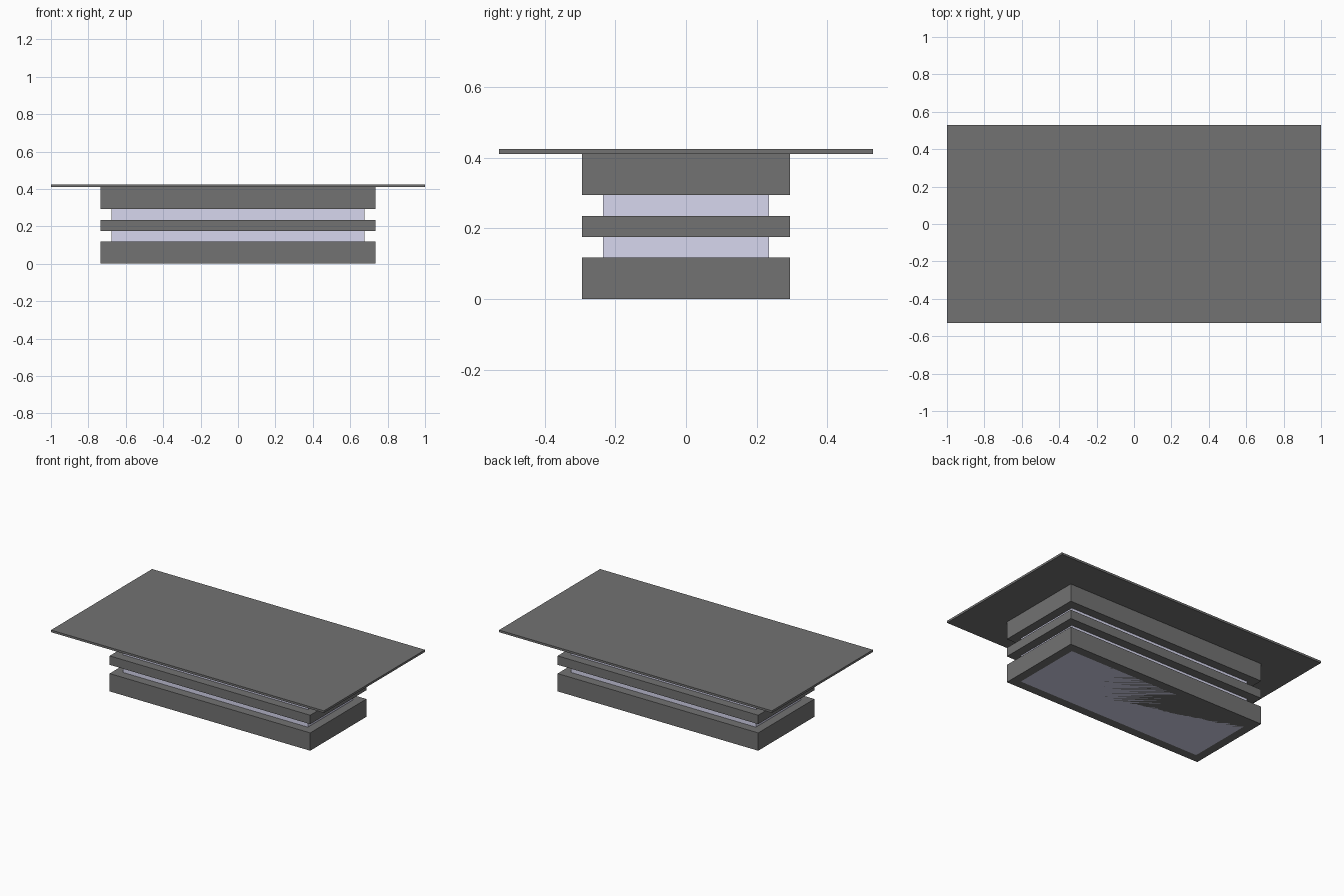
import bpy

if "Cube" in bpy.data.objects:
    bpy.data.objects.remove(bpy.data.objects["Cube"])


def material(name, color):
    mat = bpy.data.materials.new(name)
    mat.diffuse_color = (*color, 1)
    mat.use_nodes = True
    mat.node_tree.nodes["Principled BSDF"].inputs["Base Color"].default_value = mat.diffuse_color
    return mat


def box(name, half_x, half_y, z0, z1, mat):
    bpy.ops.mesh.primitive_cube_add(size=2, location=(0, 0, (z0 + z1) / 2))
    ob = bpy.context.object
    ob.name = name
    ob.scale = (half_x, half_y, (z1 - z0) / 2)
    bpy.ops.object.transform_apply(location=False, rotation=False, scale=True)
    ob.data.materials.append(mat)
    return ob


dark = material("dark_grey", (0.17, 0.17, 0.17))
pale = material("pale_blue", (0.68, 0.68, 0.86))

# Recessed pale core running through the stack
box("inner_core", 0.677, 0.235, 0.0, 0.41, pale)

# Three wider bands around the core
for name, z0, z1 in (("base_block", 0.0, 0.118),
                     ("middle_band", 0.176, 0.235),
                     ("upper_block", 0.294, 0.411)):
    box(name, 0.735, 0.294, z0, z1, dark)

# Thin overhanging top
box("table_top", 1.0, 0.529, 0.411, 0.425, dark)
